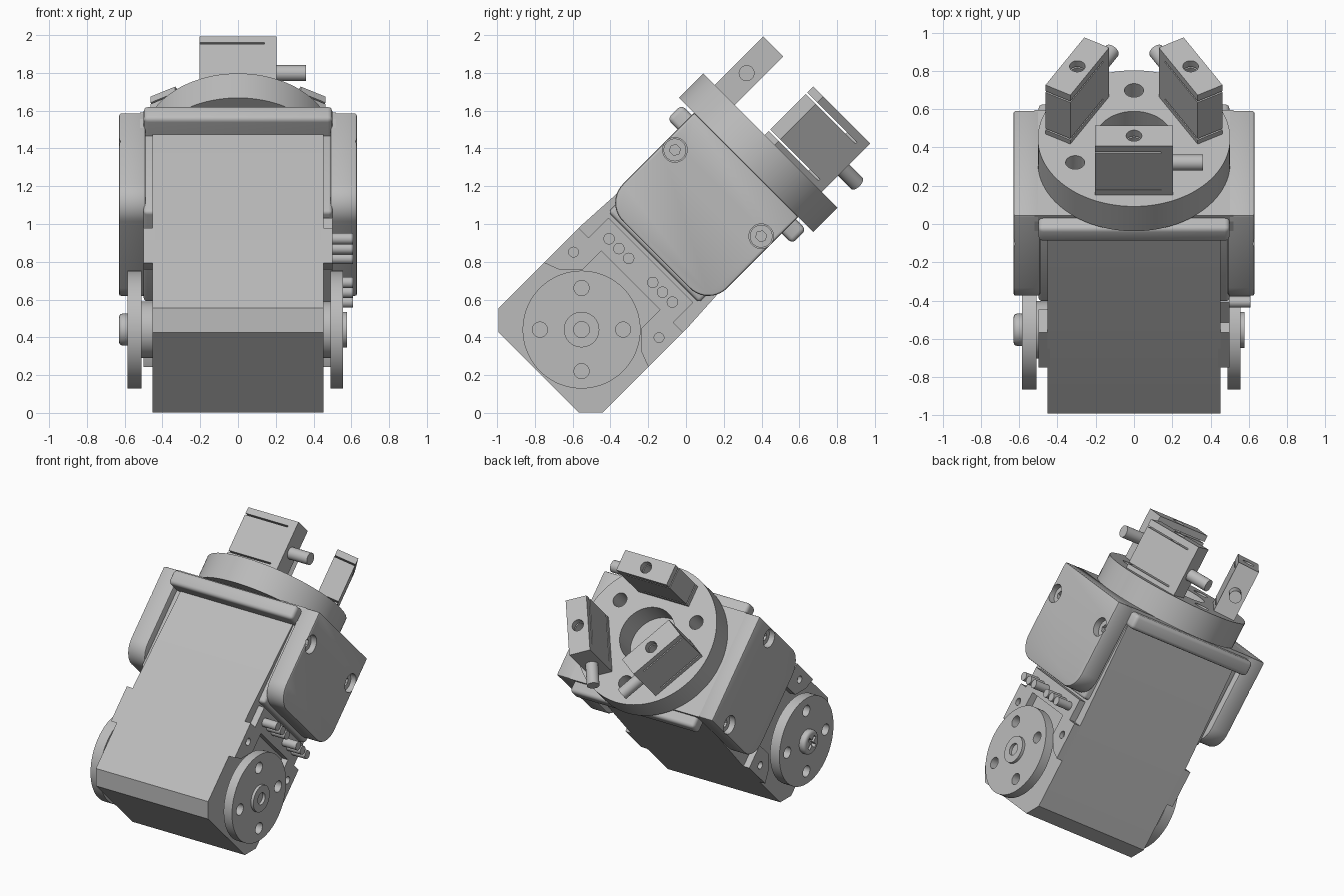
import bpy, bmesh, math
from mathutils import Matrix, Vector

cube = bpy.data.objects.get("Cube")
if cube:
    bpy.data.objects.remove(cube, do_unlink=True)

metal = bpy.data.materials.new("plain_grey")
metal.use_nodes = True
GREY = (0.5, 0.5, 0.5, 1)
metal.diffuse_color = GREY
metal.node_tree.nodes["Principled BSDF"].inputs["Base Color"].default_value = GREY

# The whole actuator leans back 45 degrees around its lower pivot
FRAME = Matrix.Translation((0, -0.553, 0.441)) @ Matrix.Rotation(-math.pi / 4, 4, 'X')


def finish(name, bm, local=Matrix()):
    bmesh.ops.recalc_face_normals(bm, faces=bm.faces)
    mesh = bpy.data.meshes.new(name)
    bm.to_mesh(mesh)
    bm.free()
    mesh.materials.append(metal)
    ob = bpy.data.objects.new(name, mesh)
    bpy.context.collection.objects.link(ob)
    ob.matrix_world = FRAME @ local
    return ob


def box(name, x, y, z, local=Matrix()):
    bm = bmesh.new()
    bmesh.ops.create_cube(bm, size=1)
    for v in bm.verts:
        v.co = Vector([(r[0] + r[1]) / 2 + c * (r[1] - r[0]) for c, r in zip(v.co, (x, y, z))])
    return finish(name, bm, local)


def rod(name, centre, radius, lo, hi, axis='X', local=Matrix(), sides=48):
    """Cylinder along X (centre = y, z) or Z (centre = x, y)."""
    bm = bmesh.new()
    bmesh.ops.create_cone(bm, cap_ends=True, segments=sides, radius1=radius,
                          radius2=radius, depth=hi - lo)
    mid = (lo + hi) / 2
    if axis == 'X':
        m = Matrix.Translation((mid, *centre)) @ Matrix.Rotation(math.pi / 2, 4, 'Y')
    else:
        m = Matrix.Translation((*centre, mid))
    bmesh.ops.transform(bm, matrix=m, verts=bm.verts)
    return finish(name, bm, local)


def prism(name, outline, lo, hi):
    """Side outline in (y, z), extruded along X."""
    bm = bmesh.new()
    face = bm.faces.new([bm.verts.new((lo, y, z)) for y, z in outline])
    new = bmesh.ops.extrude_face_region(bm, geom=[face])["geom"]
    bmesh.ops.translate(bm, vec=(hi - lo, 0, 0),
                        verts=[g for g in new if isinstance(g, bmesh.types.BMVert)])
    return finish(name, bm)


def apply(ob, mod):
    bpy.context.view_layer.objects.active = ob
    bpy.ops.object.modifier_apply(modifier=mod.name)


def cut(ob, *cutters):
    for c in cutters:
        mod = ob.modifiers.new("cut", 'BOOLEAN')
        mod.operation, mod.solver, mod.object = 'DIFFERENCE', 'EXACT', c
        apply(ob, mod)
        bpy.data.objects.remove(c, do_unlink=True)


def bevel(ob, width, segments=3):
    mod = ob.modifiers.new("bevel", 'BEVEL')
    mod.width, mod.segments, mod.limit_method = width, segments, 'ANGLE'
    apply(ob, mod)


def arc(cy, cz, r, start, end, n=10):
    return [(cy + r * math.cos(math.radians(start + (end - start) * i / n)),
             cz + r * math.sin(math.radians(start + (end - start) * i / n))) for i in range(n + 1)]


def span(side, a, b):
    return tuple(sorted((side * a, side * b)))


# Main case with chamfered foot and slight taper
half = [(0.3, -0.32), (0.39, -0.23), (0.39, 0.4), (0.35, 1.13)]
prism("motor_case", half + [(-y, z) for y, z in reversed(half)], -0.453, 0.453)
upper = box("upper_case", (-0.5, 0.5), (-0.34, 0.34), (0.54, 1.13))
bevel(upper, 0.02)

# Top cover and its overhanging lip
bevel(box("cover_lip", (-0.5, 0.5), (-0.467, 0.467), (1.11, 1.215)), 0.025)
box("cover_plate", (-0.52, 0.52), (-0.39, 0.39), (1.12, 1.235))

for side, tag in ((1, "left"), (-1, "right")):
    # Side bracket with rounded lower corners and two recessed bolts
    outline = ([(-0.39, 1.235)] + arc(-0.25, 0.7, 0.14, 180, 270)
               + arc(0.25, 0.7, 0.14, 270, 360) + [(0.39, 1.235)])
    bracket = prism(tag + "_bracket", outline, *span(side, 0.49, 0.63))
    bevel(bracket, 0.012, 2)
    for y in (-0.323, 0.323):
        cut(bracket, rod("cutter", (y, 1.022), 0.065, *span(side, 0.56, 0.7)))
        bolt = rod(tag + "_bracket_bolt", (y, 1.022), 0.06, *span(side, 0.55, 0.59))
        cut(bolt, rod("cutter", (y, 1.022), 0.03, *span(side, 0.57, 0.7), sides=6))

    # Mounting tabs beside the horn
    for s in (-1, 1):
        tab_outline = [(s * y, z) for y, z in
                       ((0.39, 0.11), (0.31, 0.14), (0.22, 0.23), (0.22, 0.37), (0.39, 0.37))]
        tab = prism(tag + "_mounting_tab", tab_outline, *span(side, 0.44, 0.5))
        cut(tab, rod("cutter", (s * 0.32, 0.26), 0.026, *span(side, 0.47, 0.6), sides=24))
    rod(tag + "_horn_spacer", (0, 0), 0.15, *span(side, 0.44, 0.52))

    # Round horn with four holes
    inner, outer = (0.49, 0.557) if side > 0 else (0.51, 0.585)
    horn = rod(tag + "_horn", (0, 0), 0.312, *span(side, inner, outer), sides=72)
    for k in range(4):
        a = math.pi / 4 + k * math.pi / 2
        cut(horn, rod("cutter", (0.22 * math.cos(a), 0.22 * math.sin(a)), 0.04,
                      *span(side, 0.4, 0.7), sides=32))

# Open hub on one horn, cross-headed screw on the other
hub = rod("left_hub", (0, 0), 0.094, 0.54, 0.577)
cut(hub, rod("cutter", (0, 0), 0.042, 0.55, 0.7))
screw = rod("right_horn_screw", (0, 0), 0.085, -0.63, -0.57)
bevel(screw, 0.02)
cut(screw, box("cutter", (-0.7, -0.6), (-0.012, 0.012), (-0.05, 0.05)),
    box("cutter", (-0.7, -0.6), (-0.05, 0.05), (-0.012, 0.012)))

# Cable connector with two groups of three pins
box("connector_block", (0.44, 0.5), (-0.317, 0.317), (0.368, 0.52))
for y in (0.09, 0.163, 0.237):
    for s in (-1, 1):
        rod("connector_pin", (s * y, 0.443), 0.03, 0.48, 0.61, sides=24)

# Gripper disc with a centre bore and three bolt holes
disc = rod("gripper_disc", (0, 0), 0.503, 1.232, 1.415, 'Z', sides=96)
cut(disc, rod("cutter", (0, 0), 0.2, 1.24, 1.6, 'Z'))
for deg in (90, 210, 330):
    a = math.radians(deg)
    cut(disc, rod("cutter", (0.355 * math.cos(a), 0.355 * math.sin(a)), 0.05, 1.24, 1.6, 'Z'))

# Three slotted fingers, each with a side pin and a hole in its tip
for name, deg, end in (("front", 0, 1), ("left", 120, 1), ("right", 240, -1)):
    turn = Matrix.Rotation(math.radians(deg), 4, 'Z')
    finger = box(name + "_finger", (-0.203, 0.203), (-0.417, -0.267), (1.41, 1.777), turn)
    cut(finger, rod("cutter", (0, -0.342), 0.041, 1.65, 1.9, 'Z', turn, 32))
    for z in (1.727, 1.45):
        cut(finger, box("cutter", span(end, -0.3, 0.14), (-0.5, -0.2), (z - 0.005, z + 0.005), turn))
    rod(name + "_finger_pin", (-0.342, 1.578), 0.042, *span(end, 0.19, 0.36), 'X', turn, 32)

# Smooth the round surfaces, keep the edges crisp
bpy.ops.object.select_all(action='DESELECT')
for ob in bpy.context.collection.objects:
    if ob.type == 'MESH' and metal.name in ob.data.materials:
        ob.select_set(True)
        bpy.context.view_layer.objects.active = ob
bpy.ops.object.shade_smooth_by_angle(angle=math.radians(32))
